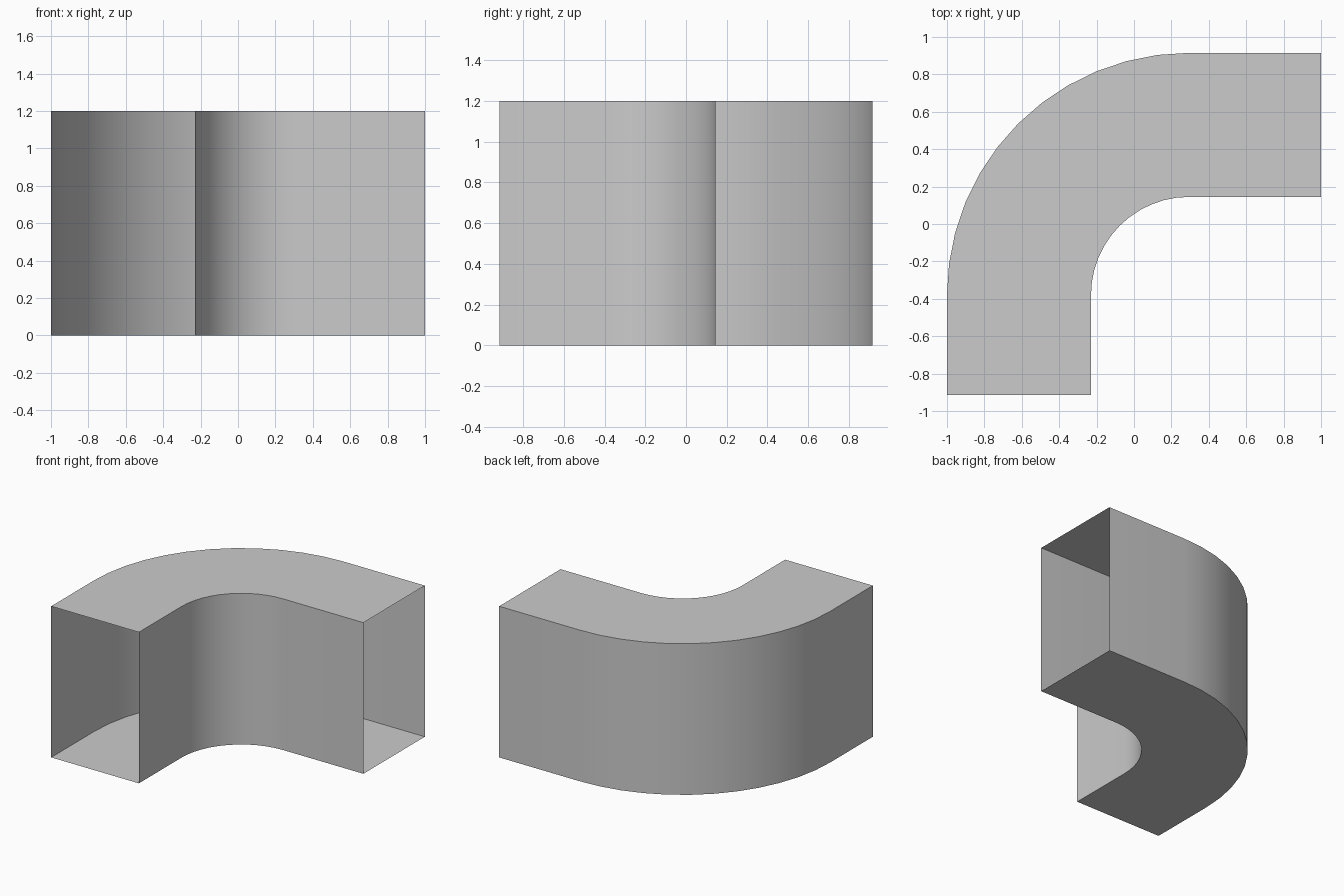
import bpy, bmesh
from math import sin, cos, radians

if "Cube" in bpy.data.objects:
    bpy.data.objects.remove(bpy.data.objects["Cube"])

HEIGHT = 1.2
R_OUT, R_IN = 1.295, 0.525      # outer and inner bend radii
CX, CY = 0.295, -0.38           # bend centre
X_END, Y_END = 1.0, -0.915      # open ends of the two arms
SEGMENTS = 12

# Stations along the duct: (outer point, inner point)
stations = [((CX - R_OUT, Y_END), (CX - R_IN, Y_END))]
for i in range(SEGMENTS + 1):
    a = radians(90 * i / SEGMENTS)
    stations.append(tuple((CX - r * cos(a), CY + r * sin(a)) for r in (R_OUT, R_IN)))
stations.append(((X_END, CY + R_OUT), (X_END, CY + R_IN)))

# Sweep the rectangular section; both ends stay open
bm = bmesh.new()
rings = []
for outer, inner in stations:
    corners = [(*outer, 0), (*inner, 0), (*inner, HEIGHT), (*outer, HEIGHT)]
    rings.append([bm.verts.new(c) for c in corners])
for a, b in zip(rings, rings[1:]):
    for k in range(4):
        n = (k + 1) % 4
        bm.faces.new((a[k], b[k], b[n], a[n]))

mesh = bpy.data.meshes.new("duct_elbow")
bm.to_mesh(mesh)
bm.free()
duct = bpy.data.objects.new("duct_elbow", mesh)
bpy.context.collection.objects.link(duct)

# Smooth bend, sharp long edges
bpy.context.view_layer.objects.active = duct
duct.select_set(True)
bpy.ops.object.shade_smooth_by_angle(angle=radians(30))
